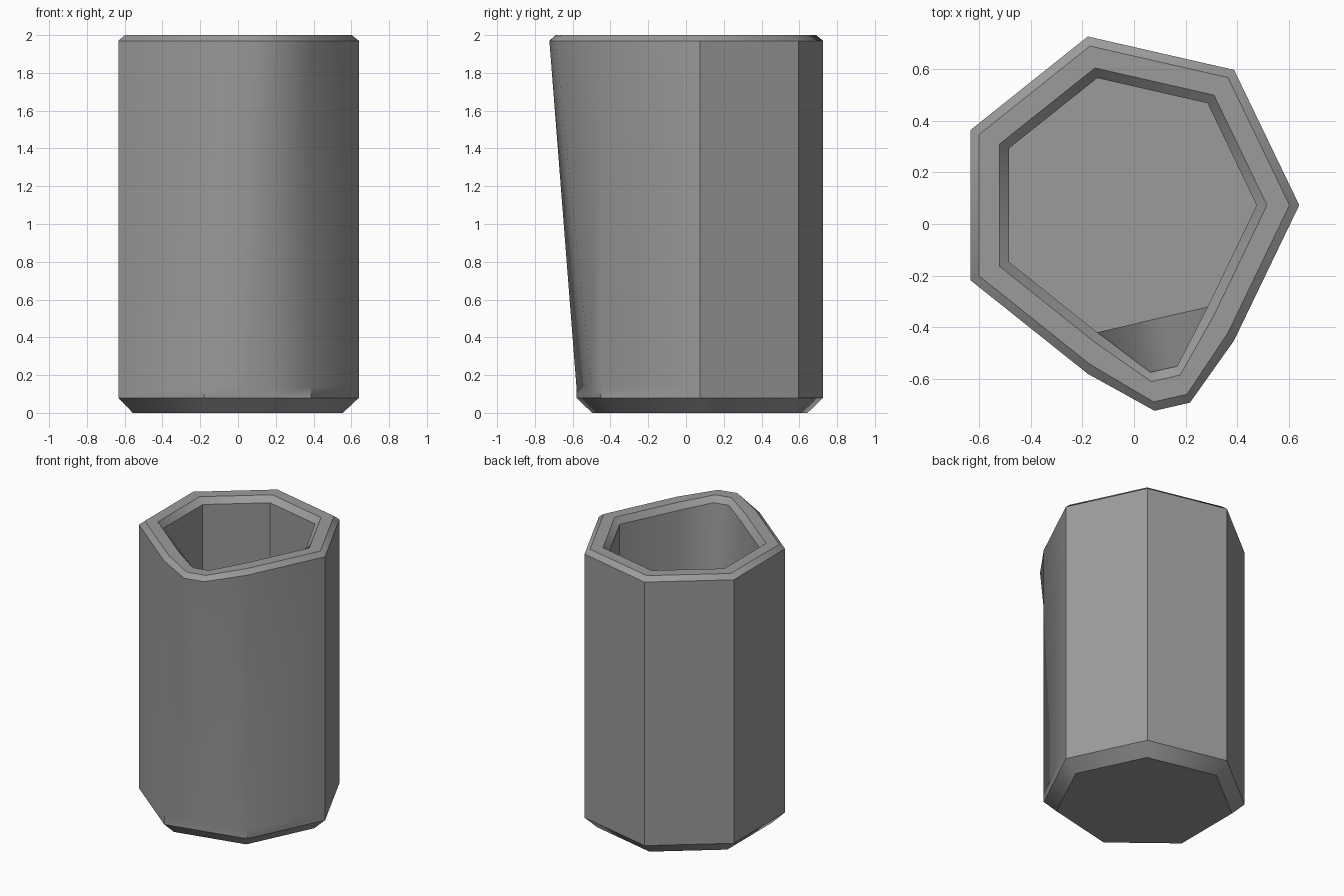
import bpy, bmesh, math
from mathutils import Vector

cube = bpy.data.objects.get("Cube")
if cube:
    bpy.data.objects.remove(cube, do_unlink=True)

SIDES = 7
CENTRE = Vector((-0.03, 0.073, 0))
SPOUT = 0.197          # how far the lip is pulled out
LIP_WIDTH = 0.105      # half width of the lip relative to the radius


def ring_points(radius, z, pull):
    """Seven-sided outline with two extra points on the front side for the spout."""
    pts = [Vector((math.cos(a), math.sin(a), 0)) * radius
           for a in (math.tau * i / SIDES for i in range(SIDES))]
    a, b = pts[5], pts[6]
    mid, along = (a + b) / 2, (b - a).normalized()
    out = mid.normalized() * pull
    lip = [mid + along * s * LIP_WIDTH * radius + out for s in (-1, 1)]
    pts = pts[:6] + lip + pts[6:]
    return [p + CENTRE + Vector((0, 0, z)) for p in pts]


# Profile from the base, up the outside, over the rim, down to the inner floor:
# radius, height, spout pull, sharp ring
profile = [
    (0.585, 0.0, 0, True),
    (0.67, 0.08, 0, True),
    (0.67, 0.14, 0, False),
    (0.67, 1.97, SPOUT, True),
    (0.632, 2.0, SPOUT, True),
    (0.545, 2.0, SPOUT, True),
    (0.505, 1.96, SPOUT, True),
    (0.505, 0.14, 0, True),
]

bm = bmesh.new()
rings = [[bm.verts.new(p) for p in ring_points(r, z, pull)]
         for r, z, pull, _ in profile]
count = len(rings[0])
for low, high in zip(rings, rings[1:]):
    for i in range(count):
        j = (i + 1) % count
        bm.faces.new((low[i], low[j], high[j], high[i]))
bm.faces.new(list(reversed(rings[0])))   # underside
bm.faces.new(rings[-1])                  # inner floor
bm.normal_update()

# Smooth spout, crisp corners and chamfers
for f in bm.faces:
    f.smooth = True
for e in bm.edges:
    if e.calc_face_angle(0) > math.radians(45):
        e.smooth = False
for ring, (_, _, _, sharp) in zip(rings, profile):
    for i in range(count):
        e = bm.edges.get((ring[i], ring[(i + 1) % count]))
        if sharp:
            e.smooth = False

mesh = bpy.data.meshes.new("spouted_cup")
bm.to_mesh(mesh)
bm.free()
cup = bpy.data.objects.new("spouted_cup", mesh)
bpy.context.collection.objects.link(cup)

# Plain grey
grey = bpy.data.materials.new("grey")
grey.use_nodes = True
colour = (0.33, 0.33, 0.33, 1)
grey.diffuse_color = colour
grey.node_tree.nodes["Principled BSDF"].inputs["Base Color"].default_value = colour
mesh.materials.append(grey)
